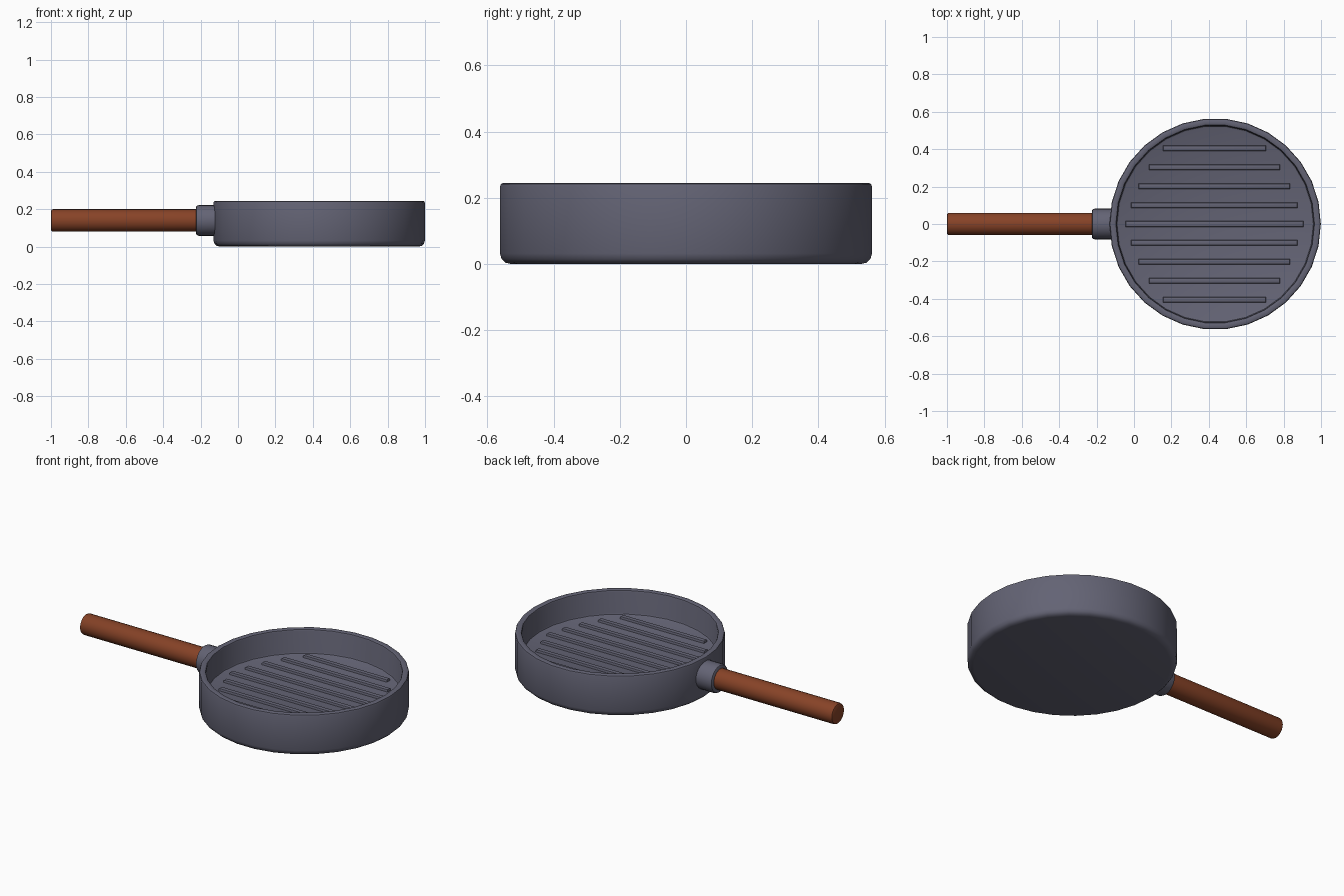
import bpy, bmesh, math
from mathutils import Matrix

if "Cube" in bpy.data.objects:
    bpy.data.objects.remove(bpy.data.objects["Cube"])

CX = 0.434


def material(name, rgb):
    m = bpy.data.materials.new(name)
    m.diffuse_color = (*rgb, 1)
    m.use_nodes = True
    m.node_tree.nodes["Principled BSDF"].inputs["Base Color"].default_value = m.diffuse_color
    return m


iron = material("slate iron", (0.125, 0.125, 0.175))
wood = material("brown wood", (0.24, 0.055, 0.02))


def finish(bm, name, mat):
    bmesh.ops.remove_doubles(bm, verts=bm.verts, dist=1e-5)
    bmesh.ops.recalc_face_normals(bm, faces=bm.faces)
    me = bpy.data.meshes.new(name)
    bm.to_mesh(me)
    bm.free()
    me.materials.append(mat)
    ob = bpy.data.objects.new(name, me)
    bpy.context.collection.objects.link(ob)
    bpy.ops.object.select_all(action='DESELECT')
    ob.select_set(True)
    bpy.context.view_layer.objects.active = ob
    bpy.ops.object.shade_smooth_by_angle(angle=math.radians(35))
    return ob


def lathe(name, profile, sides, mat, matrix):
    """Revolve (radius, height) points around z, then place with matrix."""
    bm = bmesh.new()
    rings = []
    for r, z in profile:
        if r == 0:
            rings.append([bm.verts.new((0, 0, z))] * sides)
        else:
            rings.append([bm.verts.new((r * math.cos(2 * math.pi * i / sides),
                                        r * math.sin(2 * math.pi * i / sides), z))
                          for i in range(sides)])
    for a, b in zip(rings, rings[1:]):
        for i in range(sides):
            j = (i + 1) % sides
            bm.faces.new(list(dict.fromkeys((a[i], a[j], b[j], b[i]))))
    bmesh.ops.transform(bm, matrix=matrix, verts=bm.verts)
    return finish(bm, name, mat)


# pan body with rounded base, rim and recessed floor
pan_profile = [(0, 0), (0.53, 0), (0.548, 0.004), (0.56, 0.015), (0.565, 0.032),
               (0.565, 0.234), (0.562, 0.242), (0.555, 0.245), (0.538, 0.245),
               (0.531, 0.242), (0.528, 0.234), (0.528, 0.112), (0.525, 0.104),
               (0.517, 0.1), (0, 0.1)]
lathe("pan_body", pan_profile, 30, iron, Matrix.Translation((CX, 0, 0)))

# raised grill ridges, shorter toward the edges
half_lengths = [0.475, 0.445, 0.405, 0.35, 0.275]
for k in range(-4, 5):
    bm = bmesh.new()
    bmesh.ops.create_cube(bm, size=1)
    bmesh.ops.scale(bm, vec=(2 * half_lengths[abs(k)], 0.03, 0.03), verts=bm.verts)
    top = [e for e in bm.edges if all(v.co.z > 0 for v in e.verts)]
    bmesh.ops.bevel(bm, geom=top, offset=0.009, segments=2, profile=0.5, affect='EDGES')
    bmesh.ops.translate(bm, vec=(CX - 0.004, 0.101 * k, 0.1), verts=bm.verts)
    finish(bm, f"grill_ridge_{k + 5}", iron)

# collar and handle along x
along_x = Matrix.Translation((0, 0, 0.14)) @ Matrix.Rotation(math.pi / 2, 4, 'Y')
collar = [(0, -0.225), (0.07, -0.225), (0.078, -0.221), (0.082, -0.21),
          (0.082, -0.115), (0, -0.115)]
lathe("handle_collar", collar, 24, iron, along_x)
handle = [(0, -1), (0.05, -1), (0.057, -0.997), (0.06, -0.988), (0.06, -0.2), (0, -0.2)]
lathe("handle", handle, 24, wood, along_x)
